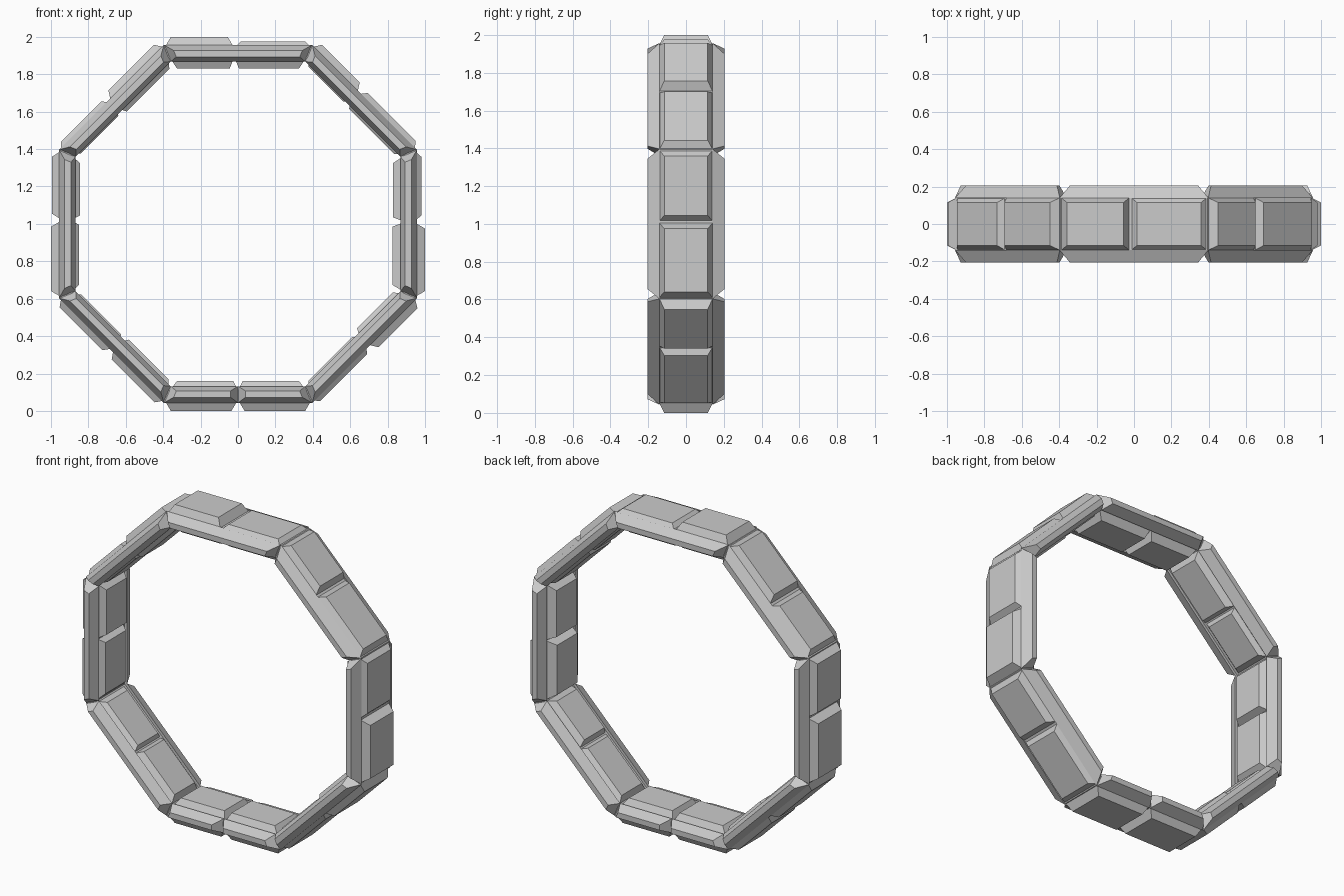
import bpy, bmesh, math
from mathutils import Vector

if "Cube" in bpy.data.objects:
    bpy.data.objects.remove(bpy.data.objects["Cube"])

T = math.tan(math.pi / 8)
CENTRE = Vector((0, 0, 1))

def side_point(k, t, y, r):
    a = k * math.pi / 4
    return CENTRE + Vector((r * math.cos(a) - t * math.sin(a), y,
                            r * math.sin(a) + t * math.cos(a)))

def make_object(name, bm):
    bmesh.ops.recalc_face_normals(bm, faces=bm.faces)
    me = bpy.data.meshes.new(name)
    bm.to_mesh(me)
    bm.free()
    ob = bpy.data.objects.new(name, me)
    bpy.context.collection.objects.link(ob)

def frustum(bm, k, base, top):
    """Loft between two quads given as (t, y, r) corners on octagon side k."""
    b = [bm.verts.new(side_point(k, *p)) for p in base]
    u = [bm.verts.new(side_point(k, *p)) for p in top]
    bm.faces.new(b)
    bm.faces.new(u)
    for i in range(4):
        j = (i + 1) % 4
        bm.faces.new((b[i], b[j], u[j], u[i]))

def panel(bm, k, t0, t1, r0, r1, y0, y1, in0, in1):
    """Raised stone on the outer or inner face, with sloped edges."""
    def quad(a, b, y, r):
        return [(a, -y, r), (b, -y, r), (b, y, r), (a, y, r)]
    frustum(bm, k, quad(t0, t1, y0, r0), quad(t0 + in0, t1 - in1, y1, r1))

def bar(bm, k, sgn, lo=None, hi=None):
    """Bevelled edge stone on the front or back; mitred unless lo/hi is set."""
    def quad(ra, rb, y, inset):
        def a(r): return (-r * T if lo is None else lo) + inset
        def b(r): return (r * T if hi is None else hi) - inset
        return [(a(ra), y, ra), (b(ra), y, ra), (b(rb), y, rb), (a(rb), y, rb)]
    frustum(bm, k, quad(0.868, 0.957, sgn * 0.14, 0), quad(0.893, 0.927, sgn * 0.205, 0.04))

# core ring
bm = bmesh.new()
prof = [(-0.145, 0.885), (0.145, 0.885), (0.145, 0.95), (-0.145, 0.95)]
rings = [[bm.verts.new(side_point(k, r * T, y, r)) for y, r in prof] for k in range(8)]
for k in range(8):
    a, b = rings[k], rings[(k + 1) % 8]
    for i in range(4):
        j = (i + 1) % 4
        bm.faces.new((a[i], a[j], b[j], b[i]))
make_object("core_ring", bm)

# per side, anticlockwise from the right: split, outer radii, inner radii
SIDES = [
    (0.01, 1.00, 0.98, 0.825, 0.83),
    (0.04, 0.985, 0.995, 0.855, 0.86),
    (0.02, 0.975, 1.00, 0.83, 0.83),
    (0.02, 0.995, 0.98, 0.845, 0.86),
    (-0.02, 0.995, 1.00, 0.845, 0.85),
    (0.00, 0.99, 0.99, 0.86, 0.85),
    (0.00, 1.00, 1.00, 0.84, 0.84),
    (0.03, 0.98, 0.998, 0.86, 0.845),
]

outer, inner, edge = bmesh.new(), bmesh.new(), bmesh.new()
for k, (s, o0, o1, i0, i1) in enumerate(SIDES):
    # outer stones
    panel(outer, k, -0.394, s, 0.94, o0, 0.145, 0.115, 0.035, 0.035)
    panel(outer, k, s, 0.394, 0.94, o1, 0.145, 0.115, 0.035, 0.035)
    # inner stones
    panel(inner, k, -0.366, s, 0.892, i0, 0.13, 0.10, 0.04, 0.025)
    panel(inner, k, s, 0.366, 0.892, i1, 0.13, 0.10, 0.025, 0.04)
    # front and back edge stones; the bottom side is split in two
    for sgn in (-1, 1):
        if k == 6:
            bar(edge, k, sgn, hi=0.0)
            bar(edge, k, sgn, lo=0.0)
        else:
            bar(edge, k, sgn)
make_object("outer_stones", outer)
make_object("inner_stones", inner)
make_object("edge_stones", edge)
